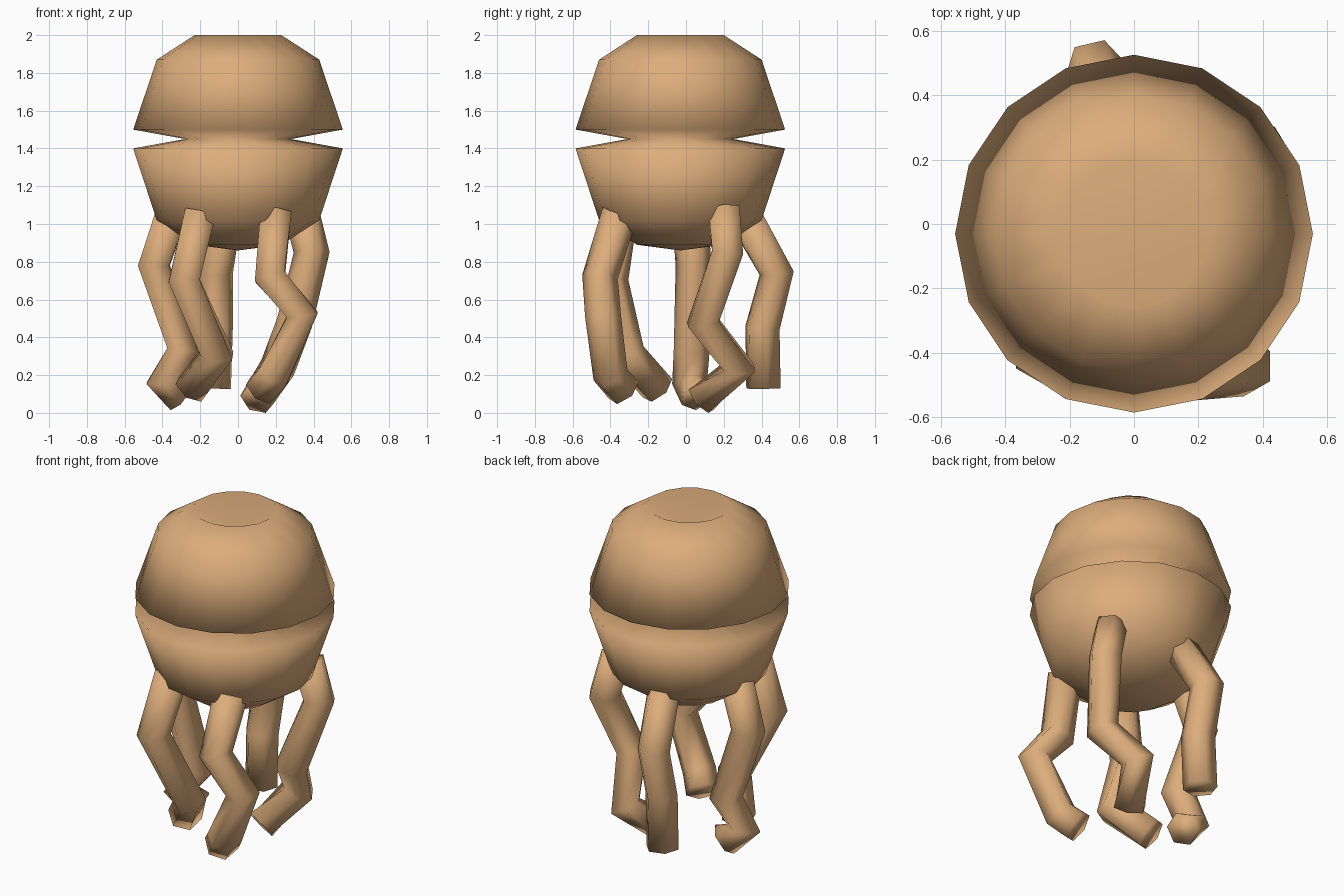
import bpy, bmesh, math
from mathutils import Vector

if "Cube" in bpy.data.objects:
    bpy.data.objects.remove(bpy.data.objects["Cube"])

mat = bpy.data.materials.new("tan_skin")
mat.diffuse_color = (0.72, 0.42, 0.2, 1)
mat.use_nodes = True
mat.node_tree.nodes["Principled BSDF"].inputs["Base Color"].default_value = mat.diffuse_color


def finish(bm, name):
    bmesh.ops.recalc_face_normals(bm, faces=bm.faces)
    me = bpy.data.meshes.new(name)
    bm.to_mesh(me)
    bm.free()
    for p in me.polygons:
        p.use_smooth = True
    me.materials.append(mat)
    ob = bpy.data.objects.new(name, me)
    bpy.context.collection.objects.link(ob)
    return ob


def bridge(bm, rings):
    for a, b in zip(rings, rings[1:]):
        n = len(a)
        for i in range(n):
            j = (i + 1) % n
            bm.faces.new((a[i], a[j], b[j], b[i]))


def fan(bm, ring, tip):
    v = bm.verts.new(tip)
    for i in range(len(ring)):
        bm.faces.new((ring[i], ring[(i + 1) % len(ring)], v))


def lathe(name, profile, top, bottom, y0, sides):
    bm = bmesh.new()
    rings = []
    for r, z in profile:
        rings.append([bm.verts.new((r * math.cos(i * math.tau / sides),
                                    y0 + r * math.sin(i * math.tau / sides), z))
                      for i in range(sides)])
    bridge(bm, rings)
    fan(bm, rings[0], (0, y0, top))
    fan(bm, rings[-1], (0, y0, bottom))
    return finish(bm, name)


def tentacle(name, path, radius=0.095, sides=6):
    pts = [Vector(p) for p in path]
    out = Vector((pts[0].x, pts[0].y, 0)).normalized()
    bm = bmesh.new()
    rings = []
    for k, p in enumerate(pts):
        d_in = (p - pts[k - 1]).normalized() if k else None
        d_out = (pts[k + 1] - p).normalized() if k < len(pts) - 1 else None
        t = ((d_in or d_out) + (d_out or d_in)).normalized()
        u = (out - t * out.dot(t)).normalized()
        v = t.cross(u)
        ring = []
        for i in range(sides):
            a = (i + 0.5) * math.tau / sides
            co = p + radius * (u * math.cos(a) + v * math.sin(a))
            co.z = max(co.z, 0)
            ring.append(bm.verts.new(co))
        rings.append(ring)
    bridge(bm, rings)
    bm.faces.new(rings[0])
    bm.faces.new(rings[-1])
    return finish(bm, name)


# Body: dome and cup split by a deep groove, dimpled on top
lathe("body", [(0.23, 2.0), (0.43, 1.87), (0.555, 1.5), (0.28, 1.45),
               (0.555, 1.4), (0.43, 1.02), (0.23, 0.89)],
      1.87, 0.86, -0.03, 16)

# Five bent tentacles under the body
tentacle("right_tentacle", [(0.33, 0.2, 1.08), (0.39, 0.22, 0.85), (0.3, 0.09, 0.48),
                            (0.21, 0.28, 0.24), (0.1, 0.08, 0.07)])
tentacle("back_tentacle", [(-0.07, 0.3, 1.06), (-0.12, 0.48, 0.74),
                           (-0.12, 0.405, 0.45), (-0.13, 0.41, 0.13)])
tentacle("left_tentacle", [(-0.35, 0.02, 1.06), (-0.445, 0.04, 0.78),
                           (-0.29, 0.03, 0.33), (-0.4, 0.02, 0.17), (-0.3, 0.06, 0.09)])
tentacle("front_left_tentacle", [(-0.2, -0.35, 1.06), (-0.285, -0.4, 0.7),
                                 (-0.11, -0.31, 0.31), (-0.25, -0.15, 0.13)])
tentacle("front_right_tentacle", [(0.2, -0.35, 1.06), (0.17, -0.455, 0.72),
                                  (0.34, -0.44, 0.52), (0.19, -0.4, 0.2), (0.12, -0.33, 0.12)])
